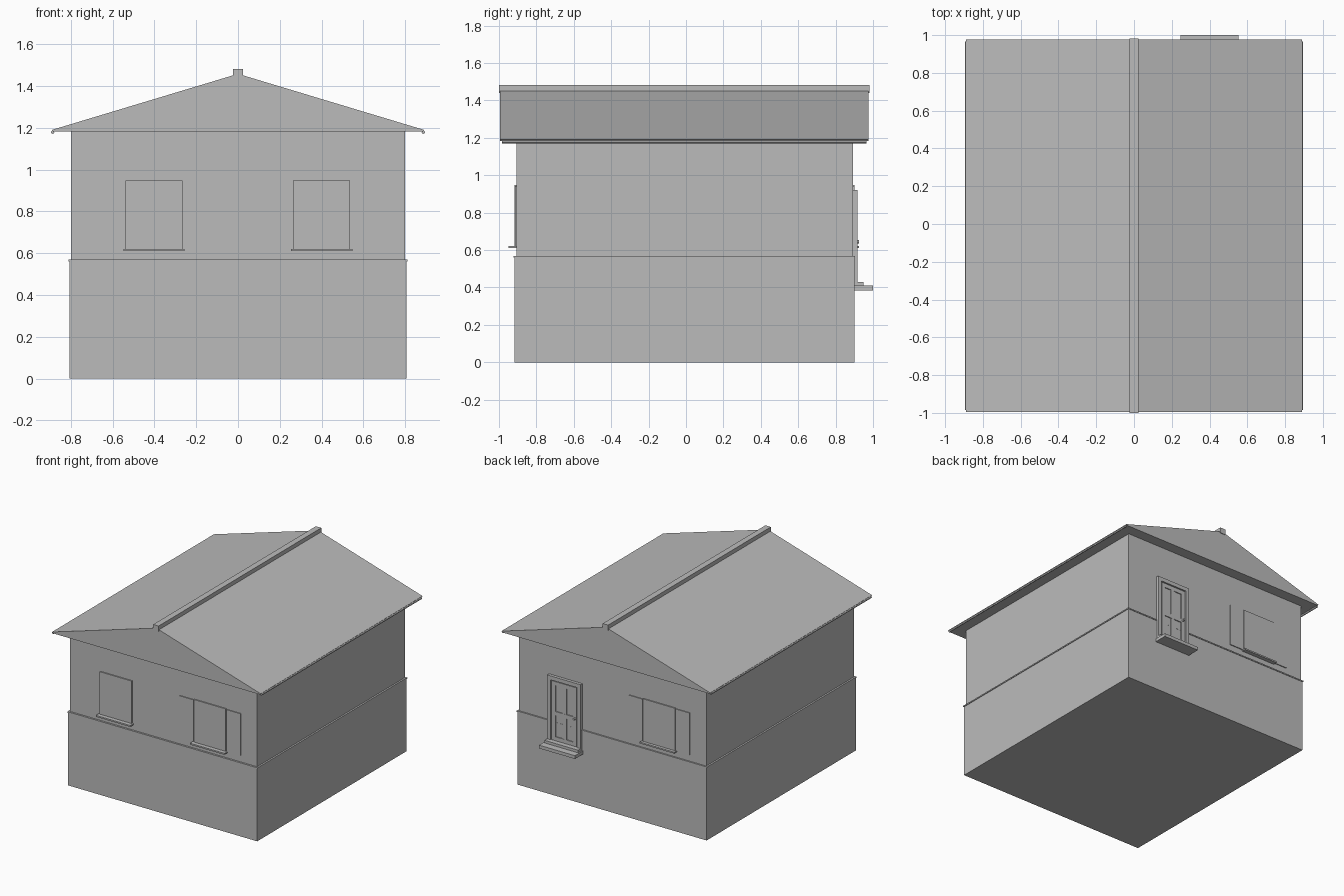
import bpy
from math import pi

if "Cube" in bpy.data.objects:
    bpy.data.objects.remove(bpy.data.objects["Cube"], do_unlink=True)

grey = bpy.data.materials.new("plain_grey")
grey.use_nodes = True
grey.diffuse_color = (0.5, 0.5, 0.5, 1)
grey.node_tree.nodes["Principled BSDF"].inputs["Base Color"].default_value = (0.5, 0.5, 0.5, 1)


def box(name, x, y, z):
    """Box from (min, max) pairs along each axis."""
    bpy.ops.mesh.primitive_cube_add(size=1, location=[sum(r) / 2 for r in (x, y, z)])
    ob = bpy.context.object
    ob.name = name
    ob.scale = [r[1] - r[0] for r in (x, y, z)]
    bpy.ops.object.transform_apply(location=False, rotation=False, scale=True)
    ob.data.materials.append(grey)
    return ob


def cylinder(name, radius, depth, location, rotation):
    bpy.ops.mesh.primitive_cylinder_add(vertices=12, radius=radius, depth=depth,
                                        location=location, rotation=rotation)
    ob = bpy.context.object
    ob.name = name
    ob.data.materials.append(grey)
    bpy.ops.object.shade_smooth_by_angle()


def prism(name, profile, y0, y1):
    """Extrude an x-z profile along y."""
    n = len(profile)
    verts = [(x, y, z) for y in (y0, y1) for x, z in profile]
    faces = [list(range(n)), list(range(2 * n - 1, n - 1, -1))]
    faces += [(i, i + n, (i + 1) % n + n, (i + 1) % n) for i in range(n)]
    mesh = bpy.data.meshes.new(name)
    mesh.from_pydata(verts, [], faces)
    ob = bpy.data.objects.new(name, mesh)
    bpy.context.collection.objects.link(ob)
    mesh.materials.append(grey)


# Walls: base storey, thin ledge, upper storey
FRONT, BACK = -0.907, 0.893
box("base_wall", (-0.806, 0.806), (-0.917, 0.9), (0, 0.56))
box("base_ledge", (-0.811, 0.811), (-0.921, 0.904), (0.56, 0.569))
box("upper_wall", (-0.798, 0.798), (FRONT, BACK), (0.569, 1.185))

# Roof: solid gable, ridge cap and round eave edges
prism("roof", [(-0.885, 1.182), (0.885, 1.182), (0.89, 1.19), (0, 1.458), (-0.89, 1.19)],
      -0.995, 0.977)
box("ridge_cap", (-0.023, 0.023), (-1.0, 0.982), (1.44, 1.482))
for side, sx in (("left", 1), ("right", -1)):
    cylinder(side + "_gutter", 0.008, 1.95, (sx * 0.887, -0.01, 1.179), (pi / 2, 0, 0))


def window(name, x, wall, out, sill_depth, shutters):
    """Flat window plate with sill and optional closed-back shutters."""
    def span(depth):
        return sorted((wall - out * 0.01, wall + out * depth))
    box(name + "_pane", (x - 0.136, x + 0.136), span(0.009), (0.615, 0.948))
    box(name + "_sill", (x - 0.147, x + 0.147), span(sill_depth), (0.61, 0.621))
    if shutters:
        for side, sx in (("left", 1), ("right", -1)):
            box(name + "_" + side + "_shutter",
                sorted((x + sx * 0.14, x + sx * 0.26)), span(0.007), (0.62, 0.943))


window("front_right_window", -0.402, FRONT, -1, 0.041, False)
window("front_left_window", 0.4, FRONT, -1, 0.041, True)
window("back_window", -0.4, BACK, 1, 0.032, True)

# Back door: frame, leaf, raised rails and knob
DX = 0.4
for side, sx in (("left", 1), ("right", -1)):
    box("door_frame_" + side, sorted((DX + sx * 0.113, DX + sx * 0.143)), (0.88, 0.916), (0.41, 0.922))
    box("door_stile_" + side, sorted((DX + sx * 0.075, DX + sx * 0.105)), (0.88, 0.91), (0.43, 0.885))
box("door_frame_top", (DX - 0.113, DX + 0.113), (0.88, 0.916), (0.892, 0.922))
box("door_leaf", (DX - 0.113, DX + 0.113), (0.88, 0.903), (0.43, 0.892))
box("door_stile_middle", (DX - 0.018, DX + 0.018), (0.88, 0.909), (0.43, 0.885))
for name, z in (("bottom", 0.43), ("middle", 0.625), ("top", 0.855)):
    box("door_rail_" + name, (DX - 0.105, DX + 0.105), (0.88, 0.91), (z, z + 0.03))
cylinder("door_knob", 0.009, 0.03, (DX - 0.09, 0.91, 0.645), (pi / 2, 0, 0))

# Door steps
box("upper_step", (DX - 0.143, DX + 0.143), (0.88, 0.948), (0.4, 0.43))
box("lower_step", (DX - 0.153, DX + 0.153), (0.88, 1.0), (0.385, 0.41))
